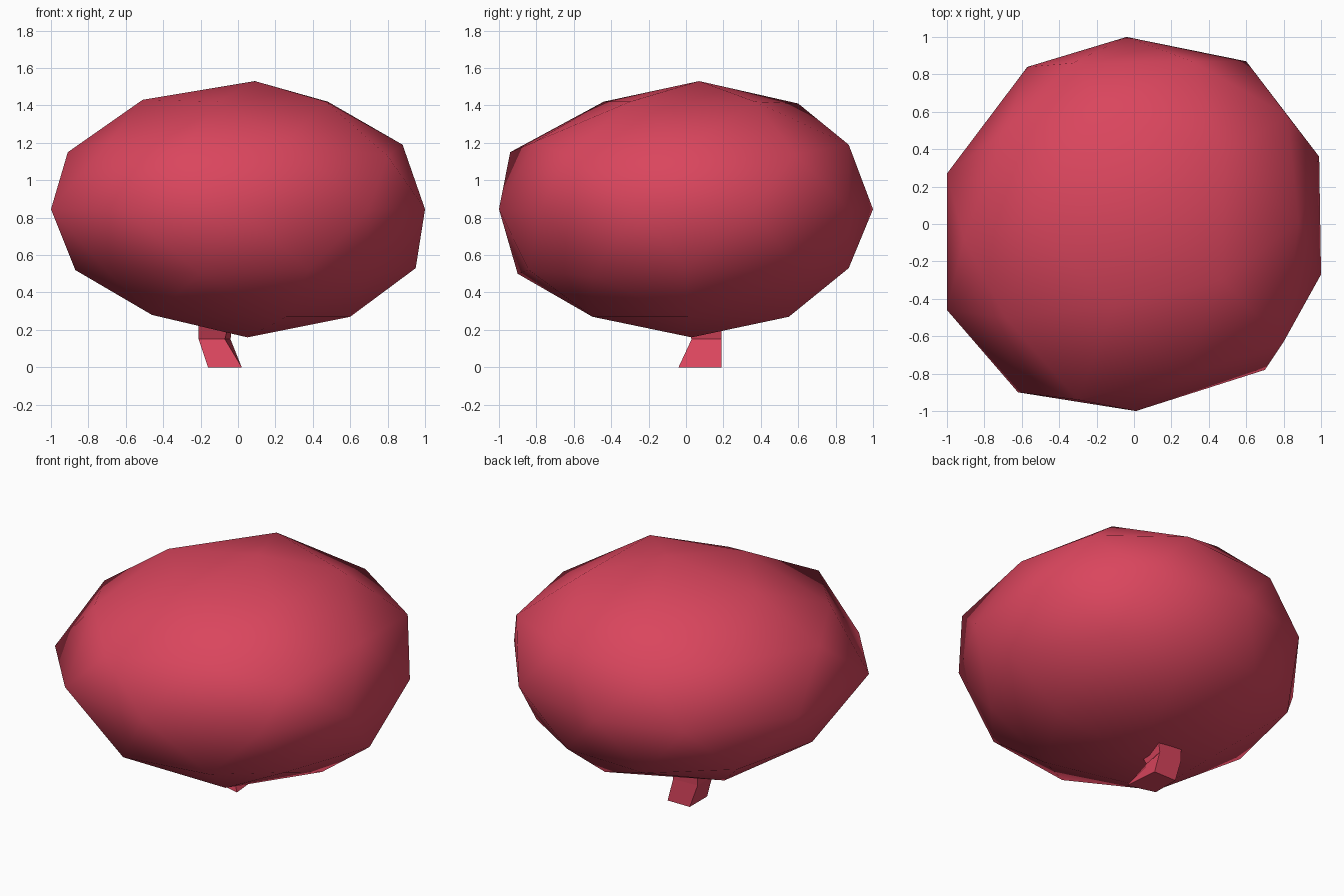
import bpy
import bmesh
from mathutils import Vector

default_cube = bpy.data.objects.get("Cube")
if default_cube:
    bpy.data.objects.remove(default_cube, do_unlink=True)

# Single flat colour
COLOUR = (0.7, 0.06, 0.11, 1)
rose = bpy.data.materials.new("rose_red")
rose.use_nodes = True
rose.diffuse_color = COLOUR
shader = next(n for n in rose.node_tree.nodes if n.type == "BSDF_PRINCIPLED")
shader.inputs["Base Color"].default_value = COLOUR
shader.inputs["Roughness"].default_value = 0.8


def add_object(name, bm, smooth):
    """Turn a bmesh into a linked, coloured object."""
    bmesh.ops.recalc_face_normals(bm, faces=bm.faces)
    for face in bm.faces:
        face.smooth = smooth
    mesh = bpy.data.meshes.new(name)
    bm.to_mesh(mesh)
    bm.free()
    mesh.materials.append(rose)
    obj = bpy.data.objects.new(name, mesh)
    bpy.context.scene.collection.objects.link(obj)
    return obj


# Rounded body: a flattened low-poly ball, turned half round, with uneven corners
MIDDLE, HALF_HEIGHT = 0.845, 0.685
bm = bmesh.new()
bmesh.ops.create_icosphere(bm, subdivisions=2, radius=1)
for vert in bm.verts:
    x, y, z = vert.co
    vert.co = (-x, -y, MIDDLE + z * HALF_HEIGHT)

rim = [(-.04, 1), (.6, .87), (.99, .36), (1, -.27), (.7, -.78),
       (.01, -1), (-.62, -.9), (-1, -.46), (-1, .27), (-.57, .84)]
poles = [(.09, .07, 1.53), (.05, .03, .16)]
crown = [(-.14, .6, 1.41), (-.51, .01, 1.43), (.47, -.3, 1.42),
         (-.11, -.44, 1.42), (.48, .37, 1.42)]
shoulder = [(.88, .01, 1.19), (.31, .87, 1.19), (-.91, -.08, 1.15),
            (-.3, -.94, 1.15), (.82, .58, 1.14), (.8, -.63, 1.13), (-.33, .86, 1.15)]
belly = [(.95, 0, .53), (.25, .87, .53), (.66, .6, .51), (-.74, .53, .53),
         (-.87, -.06, .52), (-.2, -.9, .5), (.38, -.84, .52)]
underside = [(.6, .01, .27), (.2, .55, .27), (-.46, .26, .28),
             (-.46, -.34, .28), (.26, -.5, .27)]
corners = [(x, y, MIDDLE) for x, y in rim]
corners += poles + crown + shoulder + belly + underside

# Pull the closest free corner of the ball onto each uneven corner
free = list(bm.verts)
for corner in map(Vector, corners):
    nearest = min(free, key=lambda v: (v.co - corner).length)
    nearest.co = corner
    free.remove(nearest)
add_object("body", bm, True)

# Short faceted stem: stacked four-sided rings, pinched in the middle
stem_rings = [
    (0, [(-.16, .01), (.02, -.04), (0, .19), (-.16, .19)]),
    (.15, [(-.21, .03), (-.07, .03), (-.04, .19), (-.21, .18)]),
    (.3, [(-.21, -.03), (-.03, -.03), (-.02, .19), (-.21, .19)]),
]
bm = bmesh.new()
loops = [[bm.verts.new((x, y, z)) for x, y in ring] for z, ring in stem_rings]
for low, high in zip(loops, loops[1:]):
    for i in range(4):
        j = (i + 1) % 4
        bm.faces.new((low[i], low[j], high[j], high[i]))
bm.faces.new(loops[0][::-1])
bm.faces.new(loops[-1])
add_object("stem", bm, False)
